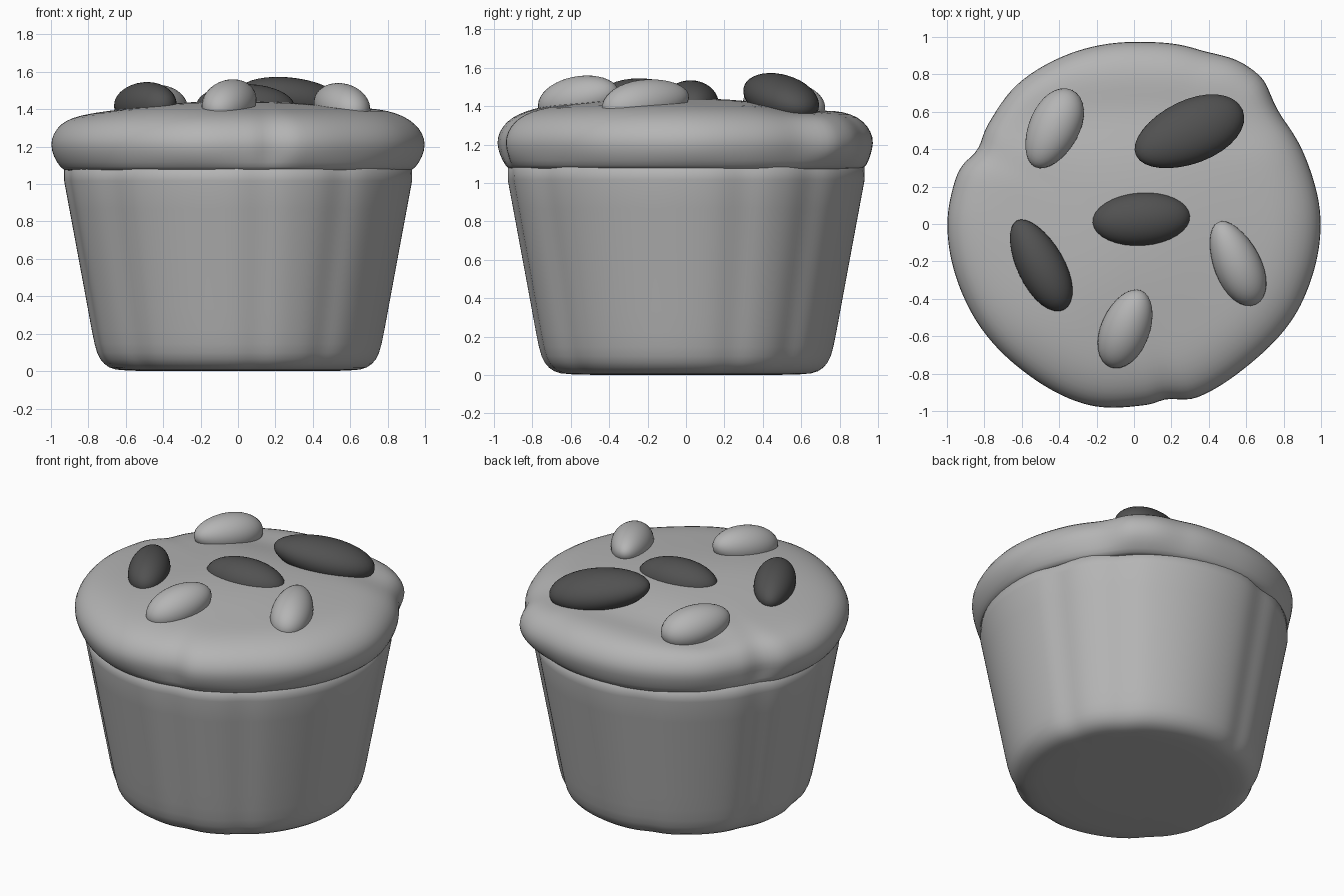
import bpy, bmesh, math
from mathutils import Matrix

cube = bpy.data.objects.get("Cube")
if cube:
    bpy.data.objects.remove(cube)


def material(name, value):
    mat = bpy.data.materials.new(name)
    mat.use_nodes = True
    mat.diffuse_color = (value, value, value, 1)
    mat.node_tree.nodes["Principled BSDF"].inputs["Base Color"].default_value = (value, value, value, 1)
    return mat


LIGHT = material("light grey", 0.46)
DARK = material("dark grey", 0.083)


def finish(bm, name, mat, subdivide=True):
    bmesh.ops.recalc_face_normals(bm, faces=bm.faces)
    mesh = bpy.data.meshes.new(name)
    bm.to_mesh(mesh)
    bm.free()
    for poly in mesh.polygons:
        poly.use_smooth = True
    mesh.materials.append(mat)
    obj = bpy.data.objects.new(name, mesh)
    bpy.context.collection.objects.link(obj)
    if subdivide:
        mod = obj.modifiers.new("smooth", "SUBSURF")
        mod.levels = mod.render_levels = 1
    return obj


def lathe(name, profile, shape, mat, segments=90):
    """Revolve (radius, height) points; shape(r, z, angle) returns a position."""
    bm = bmesh.new()
    rings = []
    for r, z in profile:
        rings.append([bm.verts.new(shape(r, z, math.tau * i / segments)) for i in range(segments)])
    for low, high in zip(rings, rings[1:]):
        for i in range(segments):
            j = (i + 1) % segments
            bm.faces.new((low[i], low[j], high[j], high[i]))
    # Close both ends with fans
    for ring, (r, z) in ((rings[0], profile[0]), (rings[-1], profile[-1])):
        hub = bm.verts.new(shape(0, z, 0))
        for i in range(segments):
            bm.faces.new((ring[i], ring[(i + 1) % segments], hub))
    return finish(bm, name, mat)


# Paper cup with unevenly spaced soft grooves
GROOVES = (-137, -82, -53, 19, 45, 107, 154, 190)


def cup_shape(r, z, a):
    dent = 0
    for g in GROOVES:
        d = (math.degrees(a) - g + 180) % 360 - 180
        dent += math.exp(-(d / 5.5) ** 2)
    r *= 1.01 - 0.021 * dent
    return r * math.cos(a), r * math.sin(a), z


lathe("cup", [(0.3, 0), (0.62, 0), (0.685, 0.015), (0.735, 0.06), (0.76, 0.13),
              (0.79, 0.3), (0.86, 0.68), (0.932, 1.07), (0.945, 1.14)], cup_shape, LIGHT)

# Baked top: irregular rim given as (angle, radius), eased between the keys
RIM = [(-180, 1.0), (-152, .992), (-128, .986), (-104, 1.0), (-84, .97), (-79, .945),
       (-73, .99), (-51, .973), (-25, .993), (0, 1.0), (22, .985), (38, .976), (43, 1.005),
       (47, 1.042), (55, 1.042), (70, .995), (90, .975), (128, .976), (148, .945), (154, .92),
       (163, .985), (180, 1.0)]


def rim_radius(a):
    d = (math.degrees(a) + 180) % 360 - 180
    for (a0, r0), (a1, r1) in zip(RIM, RIM[1:]):
        if a0 <= d <= a1:
            t = (d - a0) / (a1 - a0)
            return r0 + (r1 - r0) * t * t * (3 - 2 * t)
    return 1.0


def top_shape(r, z, a):
    crown = min(1, max(0, (0.95 - r) / 0.15)) if z > 1.3 else 0
    weight = min(1, max(0, (r - 0.3) / 0.5))
    if z < 1.12:
        weight *= 0.4
    r *= 1 + (rim_radius(a) - 1) * weight
    x, y = r * math.cos(a), r * math.sin(a)
    # Shallow valley at the back, gentle swell at the front right
    valley = 0.03 * math.exp(-((y - 0.6) / 0.15) ** 2)
    swell = 0.02 * math.exp(-((x + 0.3) ** 2 + (y + 0.45) ** 2) / 0.15)
    return x, y, z + crown * (0.012 * x + swell - valley)


lathe("baked_top", [(0.88, 1.09), (0.917, 1.066), (0.95, 1.087), (0.987, 1.145), (1.004, 1.21),
                    (0.99, 1.267), (0.95, 1.322), (0.885, 1.36), (0.8, 1.384), (0.7, 1.397),
                    (0.6, 1.405), (0.45, 1.418), (0.3, 1.43), (0.15, 1.438)], top_shape, LIGHT)


# Nuts and chocolate pieces: slightly egg-shaped, leaning outward with the crown
def piece(name, x, y, length, width, angle, top, mat, taper):
    bm = bmesh.new()
    bmesh.ops.create_uvsphere(bm, u_segments=32, v_segments=20, radius=1)
    for v in bm.verts:
        k = 1 + taper * v.co.x
        v.co.y *= k
        v.co.z *= k
    lean = Matrix.Rotation(math.radians(22) * math.hypot(x, y), 4, (-y, x, 0))
    bm.transform(lean @ Matrix.Rotation(math.radians(angle), 4, "Z")
                 @ Matrix.Diagonal((length, width, 0.122, 1)))
    # Seat the piece so that its highest point meets the given height
    peak = max(v.co.z for v in bm.verts)
    bm.transform(Matrix.Translation((x, y, top - peak)))
    finish(bm, name, mat, False)


piece("nut_back", -0.43, 0.51, 0.23, 0.135, 65, 1.53, LIGHT, 0.1)
piece("nut_left", 0.55, -0.21, 0.245, 0.125, 115, 1.54, LIGHT, -0.12)
piece("nut_front", -0.045, -0.56, 0.225, 0.13, 68, 1.56, LIGHT, -0.05)
piece("chocolate_back", 0.295, 0.49, 0.315, 0.17, 24, 1.573, DARK, 0.08)
piece("chocolate_middle", 0.04, 0.025, 0.265, 0.145, 4, 1.535, DARK, 0.0)
piece("chocolate_right", -0.5, -0.22, 0.27, 0.125, 118, 1.545, DARK, -0.08)
